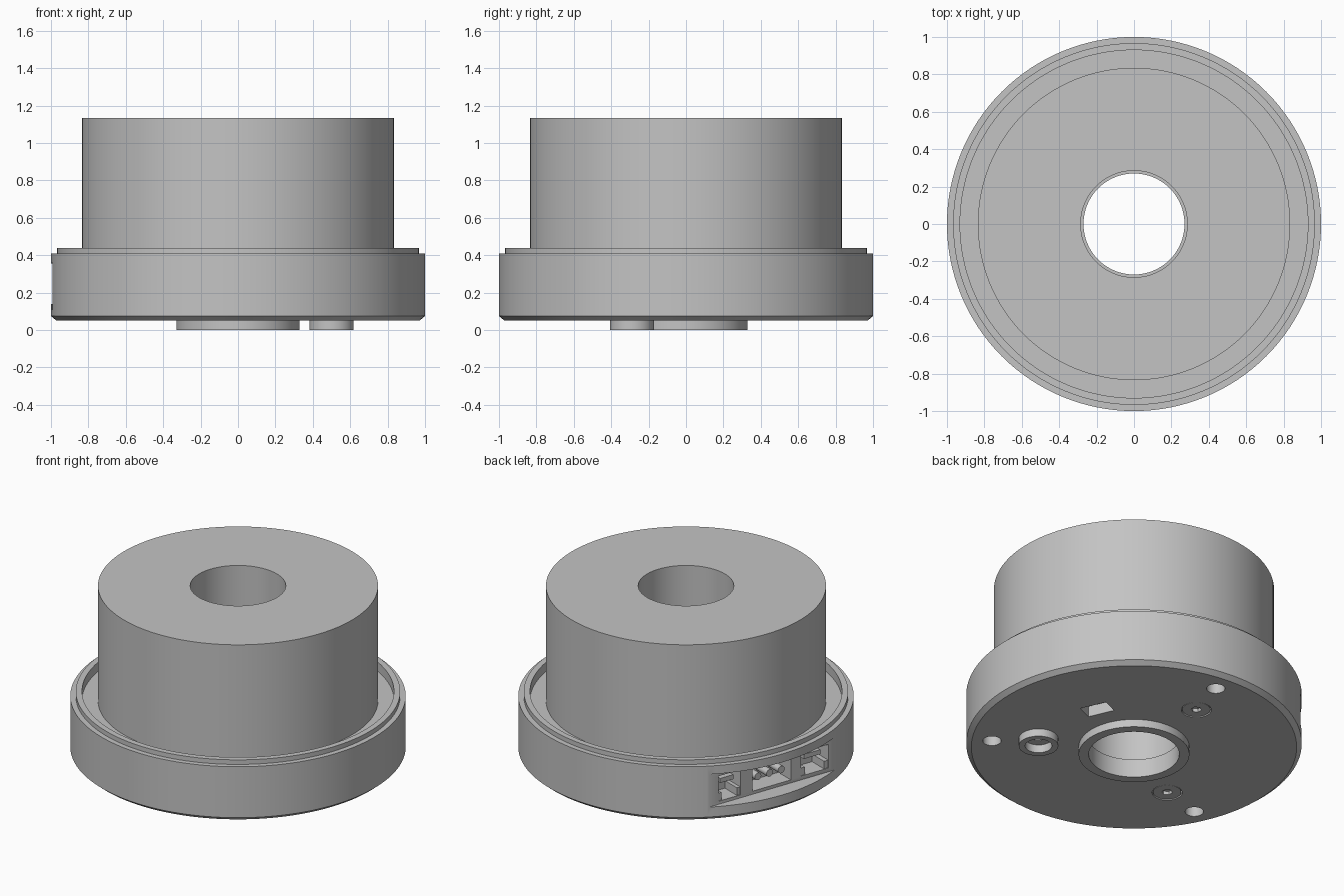
import bpy, bmesh, math
from mathutils import Matrix, Vector

cube = bpy.data.objects.get("Cube")
if cube:
    bpy.data.objects.remove(cube, do_unlink=True)

grey = bpy.data.materials.new("satin grey")
grey.use_nodes = True
colour = (0.55, 0.55, 0.55, 1)
grey.diffuse_color = colour
grey.node_tree.nodes["Principled BSDF"].inputs["Base Color"].default_value = colour


def finish(name, bm):
    bmesh.ops.recalc_face_normals(bm, faces=bm.faces)
    mesh = bpy.data.meshes.new(name)
    bm.to_mesh(mesh)
    bm.free()
    mesh.materials.append(grey)
    obj = bpy.data.objects.new(name, mesh)
    bpy.context.collection.objects.link(obj)
    return obj


def lathe(name, profile, at=(0, 0, 0), sides=128):
    """Closed ring profile of (radius, height) turned about z."""
    bm = bmesh.new()
    rings = []
    for i in range(sides):
        a = 2 * math.pi * i / sides
        rings.append([bm.verts.new((at[0] + r * math.cos(a), at[1] + r * math.sin(a), at[2] + z))
                      for r, z in profile])
    n = len(profile)
    for i in range(sides):
        p, q = rings[i], rings[(i + 1) % sides]
        for j in range(n):
            k = (j + 1) % n
            bm.faces.new((p[j], q[j], q[k], p[k]))
    return finish(name, bm)


def box(name, azimuth, radial, across, height):
    """Box in a frame turned so its first axis points along the azimuth."""
    spans = (radial, across, height)
    mid = Vector([(a + b) / 2 for a, b in spans])
    size = Vector([b - a for a, b in spans])
    turn = Matrix.Rotation(math.radians(azimuth), 4, 'Z')
    bm = bmesh.new()
    bmesh.ops.create_cube(bm, size=1, matrix=turn @ Matrix.Translation(mid) @ Matrix.Diagonal(size).to_4x4())
    return finish(name, bm)


def cylinder(name, matrix, radius, depth, sides=32):
    bm = bmesh.new()
    bmesh.ops.create_cone(bm, cap_ends=True, segments=sides, radius1=radius, radius2=radius,
                          depth=depth, matrix=matrix)
    return finish(name, bm)


def upright(name, xy, radius, low, high, sides=32):
    return cylinder(name, Matrix.Translation((*xy, (low + high) / 2)), radius, high - low, sides)


def polar(radius, degrees):
    a = math.radians(degrees)
    return radius * math.cos(a), radius * math.sin(a)


def cut(obj, cutters):
    for c in cutters:
        c.hide_render = True
        mod = obj.modifiers.new("cut", 'BOOLEAN')
        mod.operation, mod.solver, mod.object = 'DIFFERENCE', 'EXACT', c
    deps = bpy.context.evaluated_depsgraph_get()
    mesh = bpy.data.meshes.new_from_object(obj.evaluated_get(deps))
    obj.modifiers.clear()
    obj.data = mesh
    for c in cutters:
        bpy.data.objects.remove(c, do_unlink=True)


# Wide base housing with raised lip, and the tall drum seated in it
housing = lathe("base_housing", [
    (0.27, 0), (0.33, 0), (0.33, 0.05), (0.97, 0.05), (1, 0.075), (1, 0.41), (0.967, 0.41),
    (0.967, 0.44), (0.93, 0.44), (0.93, 0.38), (0.285, 0.38), (0.285, 0.12), (0.27, 0.12)])
lathe("drum", [(0.285, 0.375), (0.835, 0.375), (0.835, 1.135), (0.285, 1.135)])

# Connector recess and its sockets: centre across, width, bottom, top
PORT_SIDE, FACE = 160, 0.89
sockets = [(-0.305, 0.16, 0.16, 0.325), (0, 0.28, 0.16, 0.31), (0.315, 0.2, 0.165, 0.32)]
cutters = [box("recess_cutter", PORT_SIDE, (FACE, 1.2), (-0.6, 0.6), (0.14, 0.355))]
for mid, width, low, high in sockets:
    cutters.append(box("socket_cutter", PORT_SIDE, (FACE - 0.13, FACE + 0.02),
                       (mid - width / 2, mid + width / 2), (low, high)))

# Underside: screw holes, mounting holes and a slot
SCREWS = (-30, 90, 210)
for angle in SCREWS:
    cutters.append(upright("screw_cutter", polar(0.578, angle), 0.09, 0.02, 0.08))
    cutters.append(upright("mount_cutter", polar(0.85, angle - 5), 0.055, 0.02, 0.16))
cutters.append(box("slot_cutter", 24, (0.445, 0.555), (-0.085, 0.085), (0.02, 0.12)))
cut(housing, cutters)

# Screw heads, each with a hexagonal drive
for i, angle in enumerate(SCREWS):
    spot = polar(0.578, angle)
    head = upright(f"screw_head_{i + 1}", spot, 0.084, 0.053, 0.085)
    cut(head, [upright("hex_cutter", spot, 0.032, 0.02, 0.075, 6)])

# Raised collar around one screw
lathe("screw_collar", [(0.08, 0), (0.118, 0), (0.118, 0.055), (0.08, 0.055)],
      (*polar(0.578, SCREWS[0]), 0), 48)

# Contacts inside the sockets: tongues at the sides, round pins in the middle
for name, (mid, width, low, high) in zip(("left", "right"), (sockets[0], sockets[2])):
    box(f"{name}_socket_tongue", PORT_SIDE, (FACE - 0.135, FACE - 0.03),
        (mid - width * 0.3, mid + width * 0.3), (high - 0.065, high - 0.035))
    for side in (-1, 1):
        edge = mid + side * width * 0.43
        box(f"{name}_socket_key", PORT_SIDE, (FACE - 0.135, FACE - 0.005),
            (edge - width * 0.08, edge + width * 0.08), (low - 0.002, low + 0.05))
turn = Matrix.Rotation(math.radians(PORT_SIDE), 4, 'Z')
for i in (-1, 0, 1):
    place = turn @ Matrix.Translation((FACE - 0.08, i * 0.085, 0.235)) @ Matrix.Rotation(math.pi / 2, 4, 'Y')
    cylinder(f"power_pin_{i + 2}", place, 0.024, 0.12, 20)

# Smooth round walls, keeping edges crisp
bpy.ops.object.select_all(action='DESELECT')
for obj in bpy.context.collection.objects:
    if obj.type == 'MESH':
        obj.select_set(True)
        bpy.context.view_layer.objects.active = obj
bpy.ops.object.shade_smooth_by_angle(angle=math.radians(30))
